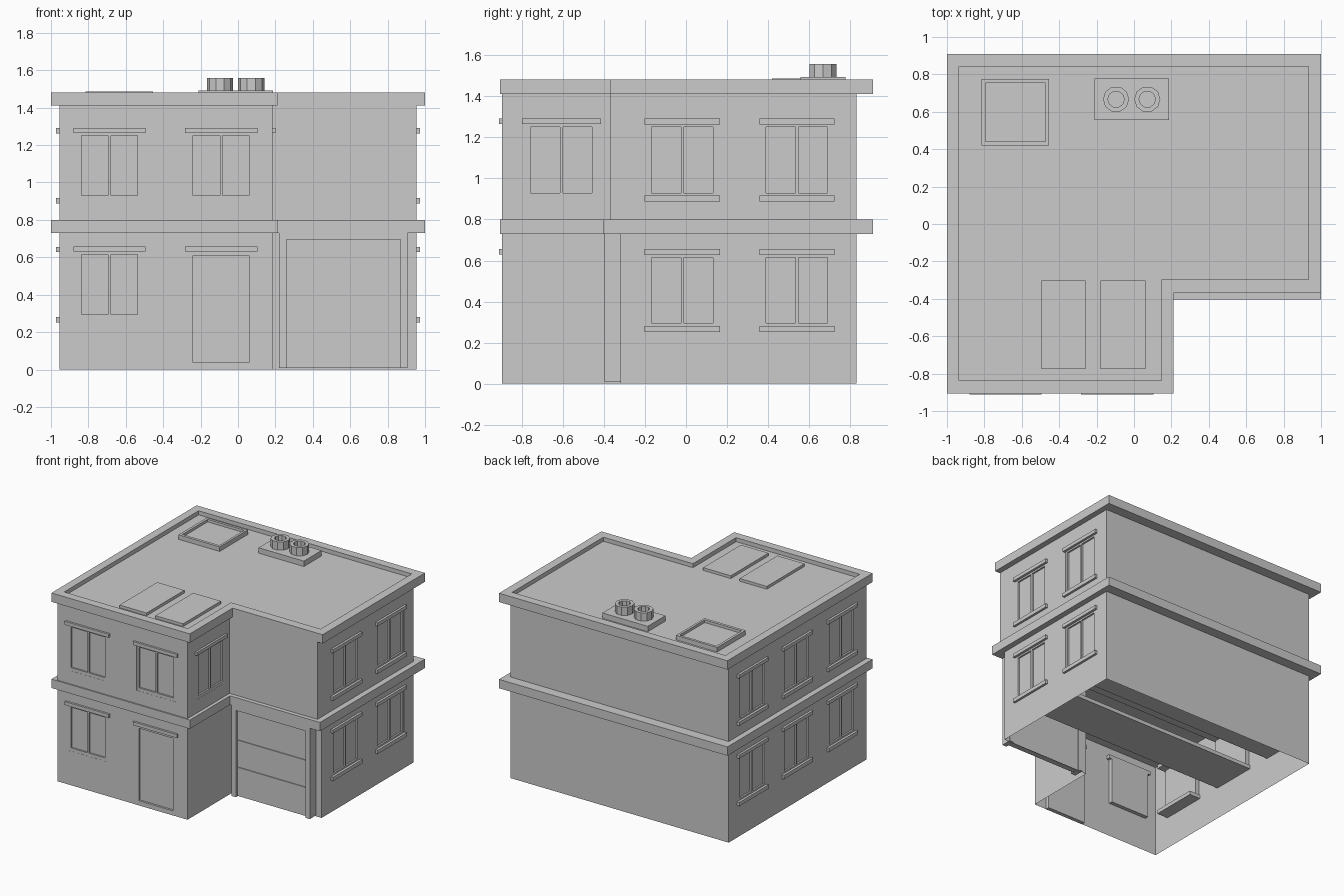
import bpy, bmesh, math

if "Cube" in bpy.data.objects:
    bpy.data.objects.remove(bpy.data.objects["Cube"])


def make(name, bm):
    bmesh.ops.recalc_face_normals(bm, faces=bm.faces)
    me = bpy.data.meshes.new(name)
    bm.to_mesh(me)
    bm.free()
    ob = bpy.data.objects.new(name, me)
    bpy.context.collection.objects.link(ob)
    return ob


def boxes(name, *spans):
    # one object from spans (x0, x1, y0, y1, z0, z1)
    bm = bmesh.new()
    for x0, x1, y0, y1, z0, z1 in spans:
        vs = bmesh.ops.create_cube(bm, size=1)["verts"]
        for v in vs:
            v.co = (x1 if v.co.x > 0 else x0, y1 if v.co.y > 0 else y0, z1 if v.co.z > 0 else z0)
    return make(name, bm)


def rings(name, *levels):
    # closed body skinned through outlines (points, z)
    bm = bmesh.new()
    loops = [[bm.verts.new((x, y, z)) for x, y in pts] for pts, z in levels]
    n = len(loops[0])
    for a, b in zip(loops, loops[1:]):
        for i in range(n):
            j = (i + 1) % n
            bm.faces.new((a[i], a[j], b[j], b[i]))
    bm.faces.new(loops[0][::-1])
    bm.faces.new(loops[-1])
    return make(name, bm)


def plan(x0, x1, y0, y1, nx, ny):
    # L-shaped outline with the front right corner missing
    return [(x0, y0), (nx, y0), (nx, ny), (x1, ny), (x1, y1), (x0, y1)]


def on_wall(face, u0, u1, d0, d1, z0, z1):
    # span along a wall: u along it, d outward from it
    axis, plane, sign = face
    a, b = sorted((plane + sign * d0, plane + sign * d1))
    return (a, b, u0, u1, z0, z1) if axis == "x" else (u0, u1, a, b, z0, z1)


FRONT, RIGHT, LEFT, NOTCH = ("y", -.895, -1), ("x", .955, 1), ("x", -.955, -1), ("x", .185, 1)
LOW, HIGH = .27, .905
pockets = {LOW: [], HIGH: []}


def lintel(name, face, u, z):
    boxes(name + "_lintel", on_wall(face, u - .193, u + .193, -.03, .016, z, z + .027))


def window(name, face, u, z):
    top = z + .36
    pockets[z].append(on_wall(face, u - .17, u + .17, -.03, .05, z, top))
    part = lambda a, b, c, d: on_wall(face, u + a, u + b, -.03, -.001, c, d)
    boxes(name + "_frame", part(-.17, -.15, z, top), part(.15, .17, z, top),
          part(-.15, .15, z, z + .025), part(-.15, .15, top - .015, top),
          part(-.007, .007, z + .025, top - .015))
    boxes(name + "_panes", on_wall(face, u - .15, u + .15, -.03, -.014, z + .025, top - .015))


# front windows
for nm, u, z in (("front_low", -.687, LOW), ("front_high_a", -.687, HIGH), ("front_high_b", -.09, HIGH)):
    window(nm, FRONT, u, z)
    lintel(nm, FRONT, u, z + .36)

# window on the inner corner wall
window("corner_high", NOTCH, -.607, HIGH)
lintel("corner_high", NOTCH, -.607, HIGH + .36)

# side windows; paired ones share sills and lintels running through the house
for lvl, z in (("low", LOW), ("high", HIGH)):
    for i, u in enumerate((-.018, .54)):
        window(f"right_{lvl}_{i}", RIGHT, u, z)
        window(f"left_{lvl}_{i}", LEFT, u, z)
        boxes(f"side_{lvl}_{i}_sill", (-.973, .973, u - .183, u + .183, z - .018, z + .012))
        boxes(f"side_{lvl}_{i}_lintel", (-.973, .973, u - .183, u + .183, z + .358, z + .386))
    window(f"left_{lvl}_2", LEFT, -.58, z)
    boxes(f"left_{lvl}_2_sill", (-.973, -.86, -.763, -.397, z - .018, z + .012))
    boxes(f"left_{lvl}_2_lintel", (-.973, -.86, -.763, -.397, z + .358, z + .386))

# front door
pockets[LOW].append(on_wall(FRONT, -.26, .08, -.03, .05, -.05, .63))
boxes("door_frame", (-.26, -.24, -.896, -.865, 0, .63), (.06, .08, -.896, -.865, 0, .63),
      (-.24, .06, -.896, -.865, .61, .63), (-.24, .06, -.896, -.865, 0, .037))
boxes("door_leaf", (-.24, .06, -.88, -.865, .037, .61))
lintel("door", FRONT, -.09, .63)


# walls: solid storeys with window pockets cut in, then opened underneath
def storey(name, z0, z1, ny, cuts):
    ob = rings(name, *[(plan(-.955, .955, -.895, .83, .185, ny), z) for z in (z0, z1)])
    cutter = boxes(name + "_cutter", *cuts)
    cutter.hide_render = True
    mod = ob.modifiers.new("openings", "BOOLEAN")
    mod.object, mod.operation, mod.solver = cutter, "DIFFERENCE", "EXACT"
    dg = bpy.context.evaluated_depsgraph_get()
    me = bpy.data.meshes.new_from_object(ob.evaluated_get(dg))
    ob.modifiers.clear()
    ob.data = me
    bpy.data.objects.remove(cutter)
    bm = bmesh.new()
    bm.from_mesh(me)
    low = [f for f in bm.faces if all(abs(v.co.z - z0) < 1e-4 for v in f.verts)]
    bmesh.ops.delete(bm, geom=low, context="FACES_ONLY")
    bm.to_mesh(me)
    bm.free()


storey("ground_floor_walls", 0, .74, -.318, pockets[LOW])
storey("upper_floor_walls", .79, 1.415, -.37, pockets[HIGH])

# floor band and roof with a sunken deck
band = plan(-1, 1, -.905, .91, .212, -.403)
rings("floor_band", (band, .73), (band, .80))
eave = plan(-1, 1, -.905, .91, .212, -.37)
deck = plan(-.935, .932, -.838, .843, .148, -.298)
rings("roof", (eave, 1.412), (eave, 1.482), (deck, 1.482), (deck, 1.45))

# garage surround and sectional door
boxes("garage_frame", (.22, .26, -.397, -.315, .008, .73), (.87, .907, -.397, -.315, .008, .73),
      (.26, .87, -.397, -.315, .695, .73))
edges = (.01, .24, .455, .695)
boxes("garage_door", (.26, .87, -.37, -.318, .01, .695),
      *[(.26, .87, -.378, -.36, a + .002, b - .002) for a, b in zip(edges, edges[1:])])


# roof hatch
def rect(x0, x1, y0, y1):
    return [(x0, y0), (x1, y0), (x1, y1), (x0, y1)]


outer, inner = rect(-.815, -.455, .42, .775), rect(-.795, -.473, .442, .755)
rings("roof_hatch", (outer, 1.445), (outer, 1.486), (inner, 1.486), (inner, 1.465))

# flat roof panels
for i, (x0, x1) in enumerate(((-.495, -.258), (-.18, .062))):
    boxes(f"roof_panel_{i}", (x0, x1, -.775, -.303, 1.445, 1.472))

# vent base with two hollow ten-sided vents
boxes("vent_base", (-.21, .187, .557, .778, 1.445, 1.493))


def gon(cx, cy, r, n=10):
    return [(cx + r * math.cos(math.tau * k / n), cy + r * math.sin(math.tau * k / n)) for k in range(n)]


for i, x in enumerate((-.096, .071)):
    out, hole = gon(x, .667, .07), gon(x, .667, .044)
    rings(f"roof_vent_{i}", (out, 1.49), (out, 1.558), (hole, 1.558), (hole, 1.515))
